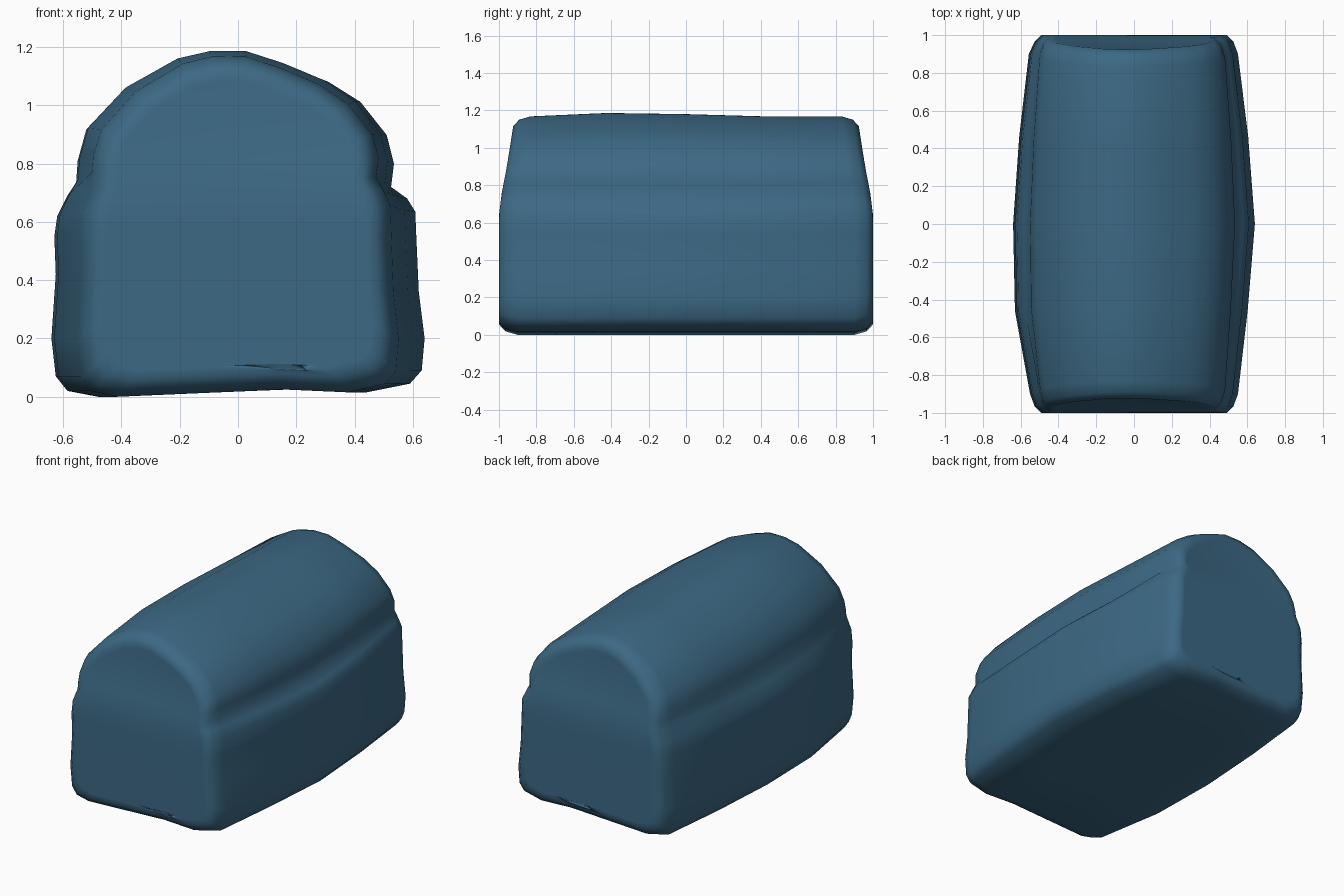
import bpy, bmesh

# Cross-section at the widest point: (right x, right z, left x, left z), bottom to top
PROFILE = [
    (0.18, 0.025, -0.16, 0.012), (0.44, 0.015, -0.48, 0.0), (0.59, 0.045, -0.585, 0.02),
    (0.63, 0.09, -0.625, 0.07), (0.64, 0.20, -0.64, 0.20), (0.62, 0.36, -0.625, 0.42),
    (0.612, 0.54, -0.63, 0.55), (0.608, 0.635, -0.62, 0.62), (0.58, 0.68, -0.585, 0.69),
    (0.525, 0.72, -0.555, 0.735), (0.535, 0.80, -0.55, 0.81), (0.51, 0.90, -0.52, 0.92),
    (0.42, 1.015, -0.39, 1.06), (0.31, 1.085, -0.21, 1.16), (0.16, 1.145, -0.10, 1.185),
    (0.03, 1.185, -0.035, 1.186),
]
# Stations along the loaf: y, right width scale, left width scale, edge inset, top height change
STATIONS = [
    (-1.0, .85, .85, .09, -.018), (-1.0, .85, .85, .055, -.018), (-.965, .85, .85, .018, -.018),
    (-.90, .86, .86, 0, -.018), (-.46, .94, .985, 0, 0), (0, 1, 1, 0, -.006),
    (.46, .945, .95, 0, -.018), (.90, .86, .87, 0, -.018), (.965, .85, .85, .018, -.018),
    (1.0, .85, .85, .055, -.018), (1.0, .85, .85, .09, -.018),
]


def section_point(x, z, station):
    y, right, left, inset, lift = station
    scale = right if x > 0 else left
    if z > 0.7:                                   # the crust tapers less than the base
        scale += (1 - scale) * 0.3
    x *= scale * (1 - inset / 0.56)
    z2 = z + lift * max(0, (z - 0.7) / 0.48)
    z2 += 0.045 * y * y * max(0, 1 - abs(z - 0.73) / 0.22)   # fold rises to the ends
    z2 = 0.6 + (z2 - 0.6) * (1 - inset / 0.59)
    y *= 1 - 0.075 * max(0, (z - 0.62) / 0.56)    # ends lean in above the fold
    return x, y, z2


# Loaf body
bm = bmesh.new()
rings = []
for st in STATIONS:
    right = [bm.verts.new(section_point(a, b, st)) for a, b, c, d in PROFILE]
    left = [bm.verts.new(section_point(c, d, st)) for a, b, c, d in PROFILE]
    rings.append(right + left[::-1])
n = len(rings[0])
for a, b in zip(rings, rings[1:]):
    for i in range(n):
        j = (i + 1) % n
        bm.faces.new((a[i], a[j], b[j], b[i]))

# End faces, as strips across the loaf
for ring in (rings[0], rings[-1]):
    for i in range(len(PROFILE) - 1):
        bm.faces.new((ring[i], ring[i + 1], ring[n - 2 - i], ring[n - 1 - i]))
bmesh.ops.recalc_face_normals(bm, faces=bm.faces)
for f in bm.faces:
    f.smooth = True

mesh = bpy.data.meshes.new("bread_loaf")
bm.to_mesh(mesh)
bm.free()
loaf = bpy.data.objects.new("bread_loaf", mesh)
bpy.context.collection.objects.link(loaf)

mat = bpy.data.materials.new("blue_crust")
mat.diffuse_color = (0.045, 0.14, 0.23, 1)
mesh.materials.append(mat)
